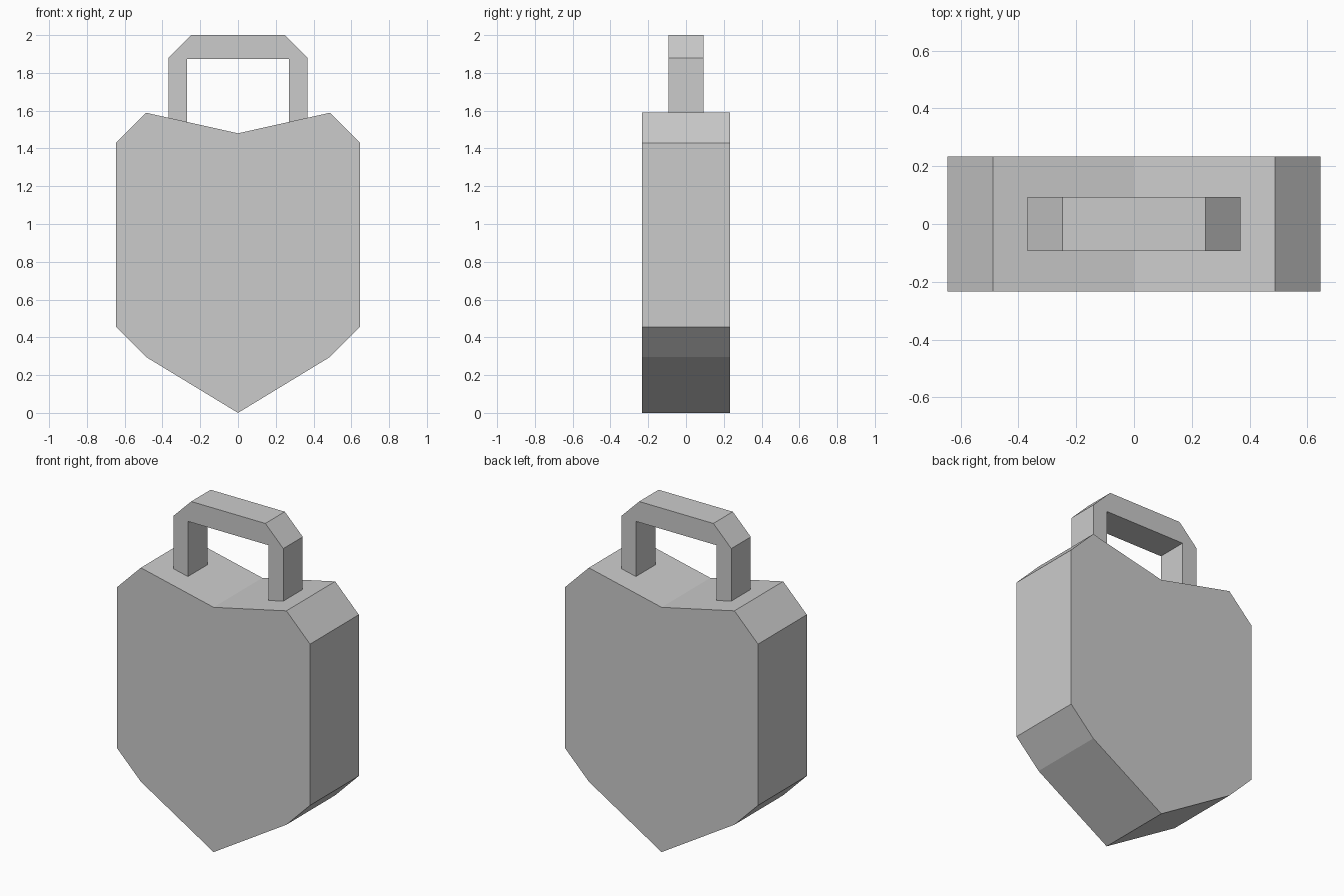
import bpy
import bmesh

if "Cube" in bpy.data.objects:
    bpy.data.objects.remove(bpy.data.objects["Cube"])


def extrude_profile(name, points, half_depth):
    """Extrude a closed x-z outline symmetrically along y."""
    bm = bmesh.new()
    face = bm.faces.new([bm.verts.new((x, -half_depth, z)) for x, z in points])
    ext = bmesh.ops.extrude_face_region(bm, geom=[face], use_keep_orig=True)
    verts = [g for g in ext["geom"] if isinstance(g, bmesh.types.BMVert)]
    bmesh.ops.translate(bm, verts=verts, vec=(0, 2 * half_depth, 0))
    bmesh.ops.recalc_face_normals(bm, faces=bm.faces)
    mesh = bpy.data.meshes.new(name)
    bm.to_mesh(mesh)
    bm.free()
    obj = bpy.data.objects.new(name, mesh)
    bpy.context.collection.objects.link(obj)
    return obj


def mirrored(half):
    """Append the left half of an outline, skipping points on the centre."""
    return half + [(-x, z) for x, z in reversed(half) if x > 0]


# Body: pointed bottom, clipped corners, shallow V top
body = [(0, 0), (0.487, 0.296), (0.645, 0.455), (0.645, 1.43), (0.487, 1.589), (0, 1.48)]
extrude_profile("body", mirrored(body), 0.233)


# Handle: clipped arch whose feet follow the sloped top
def top_z(x):
    return 1.48 + 0.109 * x / 0.487


handle = [(0.27, 1.874), (0.27, top_z(0.27)), (0.368, top_z(0.368)), (0.368, 1.88), (0.248, 2.0)]
extrude_profile("handle", mirrored(handle), 0.093)
